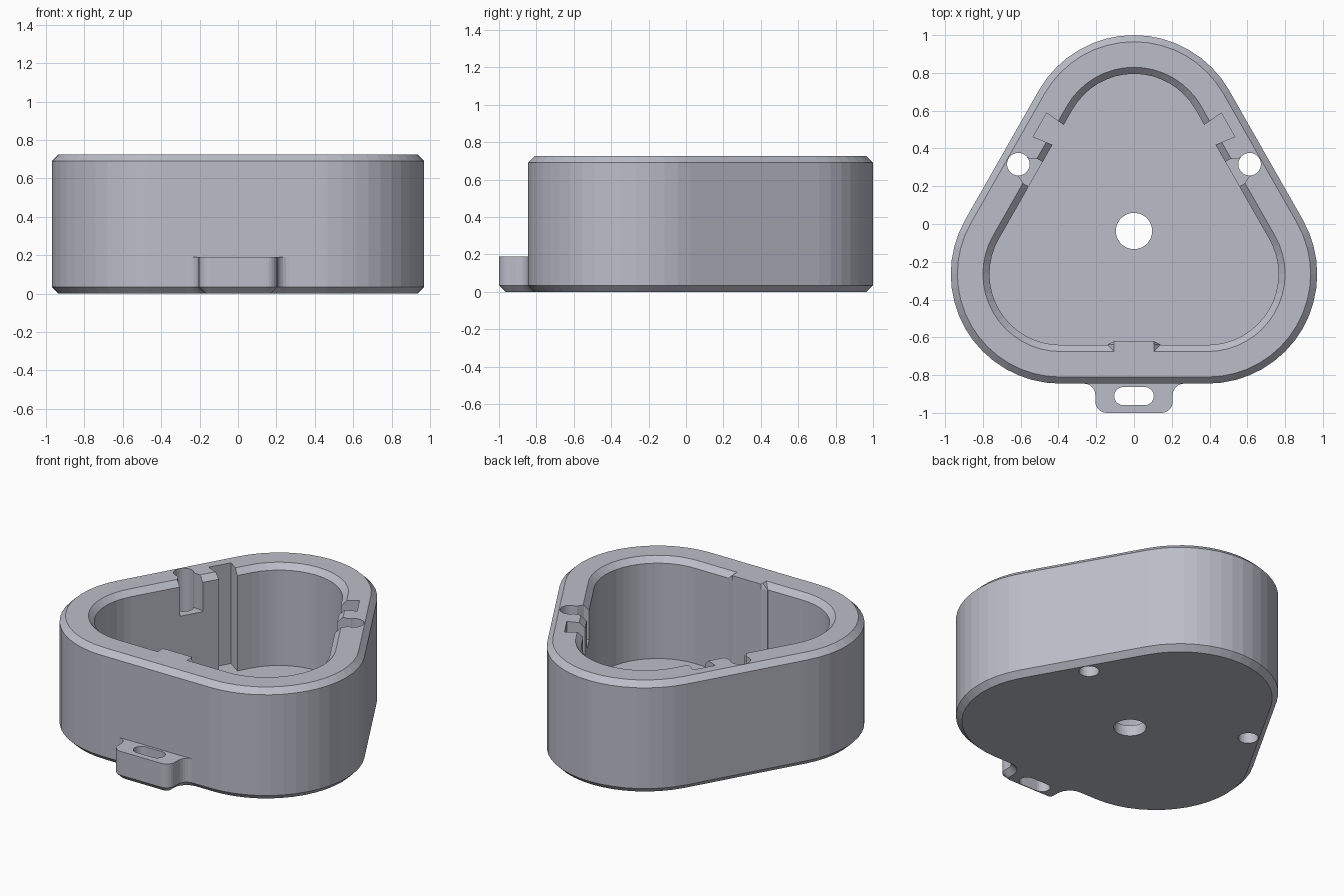
import bpy, bmesh
from math import sin, cos, radians, pi
from mathutils import Vector, Matrix

cube = bpy.data.objects.get("Cube")
if cube:
    bpy.data.objects.remove(cube)

HEIGHT, FLOOR, BEVEL = 0.725, 0.07, 0.035
WALL_R, CAVITY_R = 0.58, 0.375
CENTRE_Y = -0.037

grey = bpy.data.materials.new("light_grey_plastic")
grey.use_nodes = True
grey.diffuse_color = (0.50, 0.51, 0.58, 1)
grey.node_tree.nodes["Principled BSDF"].inputs["Base Color"].default_value = (0.50, 0.51, 0.58, 1)


def arc(cx, cy, r, start, end, steps):
    angles = [radians(start + (end - start) * i / steps) for i in range(steps + 1)]
    return [(cx + r * cos(a), cy + r * sin(a)) for a in angles]


def rounded_triangle(r, steps=16):
    return (arc(0.39, -0.265, r, -90, 30, steps)
            + arc(0, 0.42, r, 30, 150, steps)
            + arc(-0.39, -0.265, r, 150, 270, steps))


def loft(name, rings):
    """Closed solid through (outline, z) rings of equal point count."""
    bm = bmesh.new()
    loops = [[bm.verts.new((x, y, z)) for x, y in outline] for outline, z in rings]
    n = len(loops[0])
    for low, high in zip(loops, loops[1:]):
        for i in range(n):
            j = (i + 1) % n
            bm.faces.new((low[i], low[j], high[j], high[i]))
    bm.faces.new(loops[0][::-1])
    bm.faces.new(loops[-1])
    bmesh.ops.recalc_face_normals(bm, faces=bm.faces)
    mesh = bpy.data.meshes.new(name)
    bm.to_mesh(mesh)
    bm.free()
    obj = bpy.data.objects.new(name, mesh)
    bpy.context.collection.objects.link(obj)
    mesh.materials.append(grey)
    return obj


def combine(target, tool, operation):
    """Apply a boolean and discard its tool."""
    mod = target.modifiers.new("boolean", 'BOOLEAN')
    mod.object, mod.operation, mod.solver = tool, operation, 'EXACT'
    bpy.context.view_layer.update()
    graph = bpy.context.evaluated_depsgraph_get()
    mesh = bpy.data.meshes.new_from_object(target.evaluated_get(graph))
    target.modifiers.clear()
    target.data = mesh
    bpy.data.objects.remove(tool)


def mirrored(half):
    return half + [(-x, y) for x, y in reversed(half)]


def on_wall(points, side):
    """Map (distance outward, distance along wall) onto a slanted wall."""
    return [(side * (0.866 * u - 0.5 * v), CENTRE_Y + 0.5 * u + 0.866 * v) for u, v in points]


# Outer shell, chamfered top and bottom
body = loft("housing", [
    (rounded_triangle(WALL_R - BEVEL), 0),
    (rounded_triangle(WALL_R), BEVEL),
    (rounded_triangle(WALL_R), HEIGHT - BEVEL),
    (rounded_triangle(WALL_R - BEVEL), HEIGHT)])


# Mounting tab with filleted root and rounded corners
def tab_outline(d):
    half = [(0.265, -0.72)] + arc(0.265, -0.905, 0.06 + d, 90, 180, 6)
    half += arc(0.145, -0.94, 0.06 - d, 0, -90, 6)
    return mirrored(half)


tab = loft("mounting_tab", [(tab_outline(BEVEL), 0), (tab_outline(0), BEVEL), (tab_outline(0), 0.19)])
combine(body, tab, 'UNION')

# Cavity with chamfered rim
cavity = loft("cavity_cutter", [
    (rounded_triangle(CAVITY_R), FLOOR),
    (rounded_triangle(CAVITY_R), HEIGHT - BEVEL),
    (rounded_triangle(CAVITY_R + BEVEL), HEIGHT),
    (rounded_triangle(CAVITY_R + BEVEL), HEIGHT + 0.1)])
combine(body, cavity, 'DIFFERENCE')


# Front alignment rib
def rib_outline(flare):
    return mirrored([(0.105, -0.62), (0.105 + flare, -0.638), (0.105 + flare, -0.72)])


rib = loft("front_rib", [
    (rib_outline(BEVEL), FLOOR - 0.02),
    (rib_outline(BEVEL), HEIGHT - BEVEL),
    (rib_outline(0.001), HEIGHT)])
combine(body, rib, 'UNION')

# Side walls: dovetail groove, screw hole and its slot into the cavity
for side in (-1, 1):
    groove = on_wall([(0.55, 0.18), (0.60, 0.18), (0.712, 0.165),
                      (0.712, 0.31), (0.60, 0.3), (0.55, 0.3)], side)
    slot = on_wall([(0.55, -0.075), (0.63, -0.075), (0.67, -0.055), (0.707, -0.055),
                    (0.707, 0.055), (0.67, 0.055), (0.63, 0.075), (0.55, 0.075)], side)
    hx, hy = on_wall([(0.707, 0)], side)[0]
    hole = arc(hx, hy, 0.06, 0, 345, 23)
    for name, outline, bottom in (("groove_cutter", groove, FLOOR),
                                  ("slot_cutter", slot, 0.5),
                                  ("hole_cutter", hole, -0.1)):
        combine(body, loft(name, [(outline, bottom), (outline, 1)]), 'DIFFERENCE')

# Central floor hole and strap slot through the tab
centre_hole = arc(0, CENTRE_Y, 0.096, 0, 350, 35)
strap_slot = arc(0.057, -0.911, 0.048, -90, 90, 10) + arc(-0.057, -0.911, 0.048, 90, 270, 10)
for outline in (centre_hole, strap_slot):
    combine(body, loft("through_cutter", [(outline, -0.1), (outline, 0.3)]), 'DIFFERENCE')
